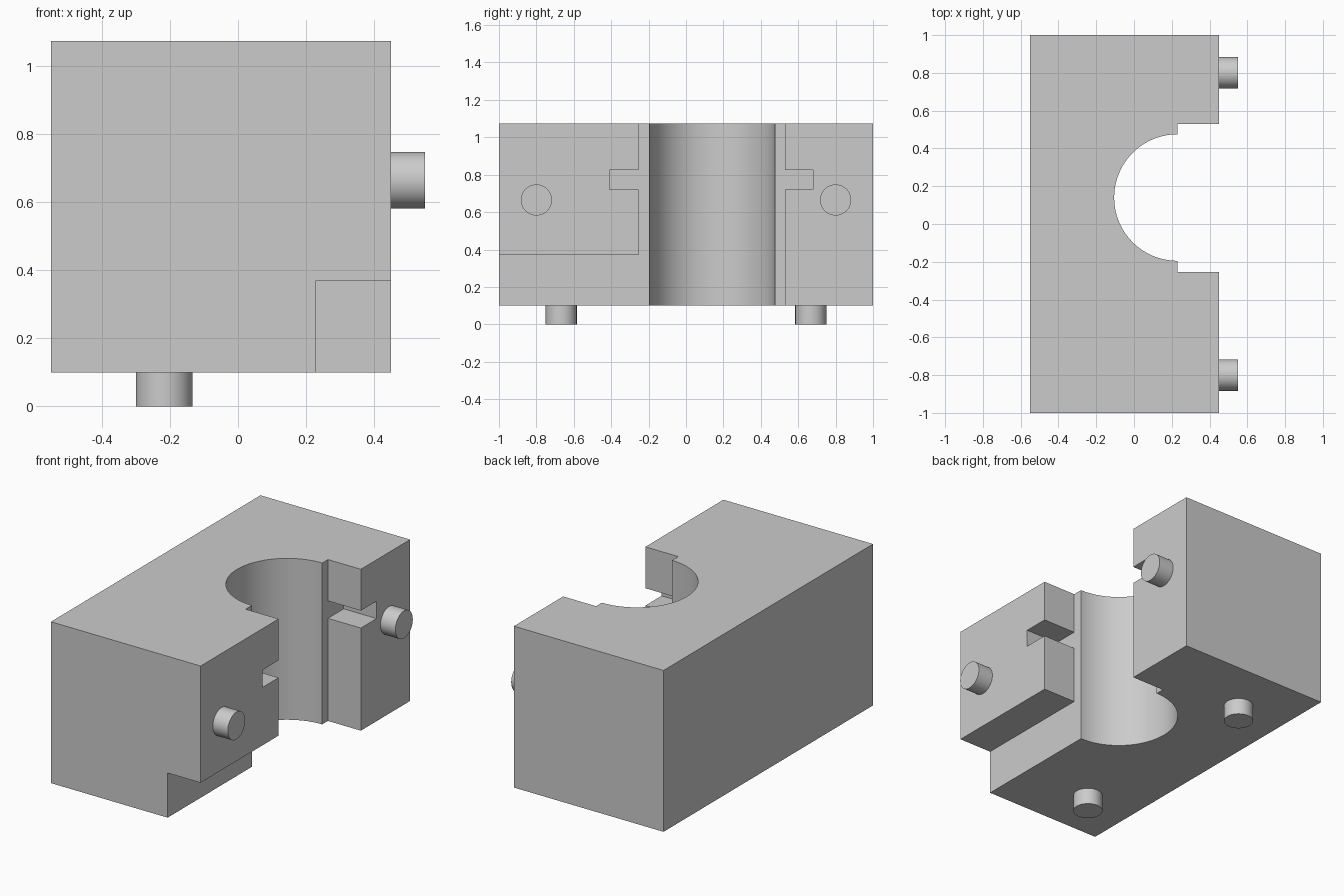
import bpy, math
from mathutils import Vector

default = bpy.data.objects.get("Cube")
if default:
    bpy.data.objects.remove(default, do_unlink=True)

grey = bpy.data.materials.new("plain grey")
grey.use_nodes = True
COLOR = (0.6, 0.6, 0.6, 1)
grey.diffuse_color = COLOR
grey.node_tree.nodes["Principled BSDF"].inputs["Base Color"].default_value = COLOR

X0, XI, X1 = -0.55, 0.23, 0.45      # back face, recessed face, mating face
Z0, Z1 = 0.1, 1.075                 # underside and top
Y_LO, Y_HI = -0.255, 0.53           # recess between the two jaws
OUT = 0.2                           # cutter overshoot


def box(name, lo, hi):
    lo, hi = Vector(lo), Vector(hi)
    bpy.ops.mesh.primitive_cube_add(size=1, location=(lo + hi) / 2)
    ob = bpy.context.object
    ob.name = name
    ob.scale = hi - lo
    bpy.ops.object.transform_apply(location=True, rotation=False, scale=True)
    ob.data.materials.append(grey)
    return ob


def cylinder(name, center, radius, depth, axis="Z", sides=64):
    turn = (0, math.pi / 2, 0) if axis == "X" else (0, 0, 0)
    bpy.ops.mesh.primitive_cylinder_add(vertices=sides, radius=radius, depth=depth,
                                        location=center, rotation=turn)
    ob = bpy.context.object
    ob.name = name
    ob.data.materials.append(grey)
    bpy.ops.object.shade_smooth_by_angle()
    return ob


def cut(target, cutter):
    mod = target.modifiers.new(cutter.name, "BOOLEAN")
    mod.operation, mod.solver, mod.object = "DIFFERENCE", "EXACT", cutter
    bpy.context.view_layer.objects.active = target
    bpy.ops.object.modifier_apply(modifier=mod.name)
    bpy.data.objects.remove(cutter, do_unlink=True)


# Main block
block = box("block", (X0, -1, Z0), (X1, 1, Z1))

# Gap between jaws, round bore, low corner step and the two side slots
cut(block, box("jaw_gap", (XI, Y_LO, Z0 - OUT), (X1 + OUT, Y_HI, Z1 + OUT)))
cut(block, cylinder("bore", (XI, 0.14, 0.6), 0.335, 2, sides=96))
cut(block, box("corner_step", (XI, -1 - OUT, Z0 - OUT), (X1 + OUT, Y_LO + 0.1, 0.37)))
cut(block, box("slots", (XI, -0.41, 0.72), (X1 + OUT, 0.68, 0.825)))

bpy.ops.object.select_all(action="DESELECT")
block.select_set(True)
bpy.context.view_layer.objects.active = block
bpy.ops.object.shade_smooth_by_angle()

# Locating pegs on the mating face and underside
for side, s in (("front", -1), ("back", 1)):
    cylinder(side + "_side_peg", (X1 + 0.04, s * 0.8, 0.665), 0.083, 0.12, "X")
    cylinder(side + "_bottom_peg", (-0.217, s * 0.667, 0.06), 0.083, 0.12)
